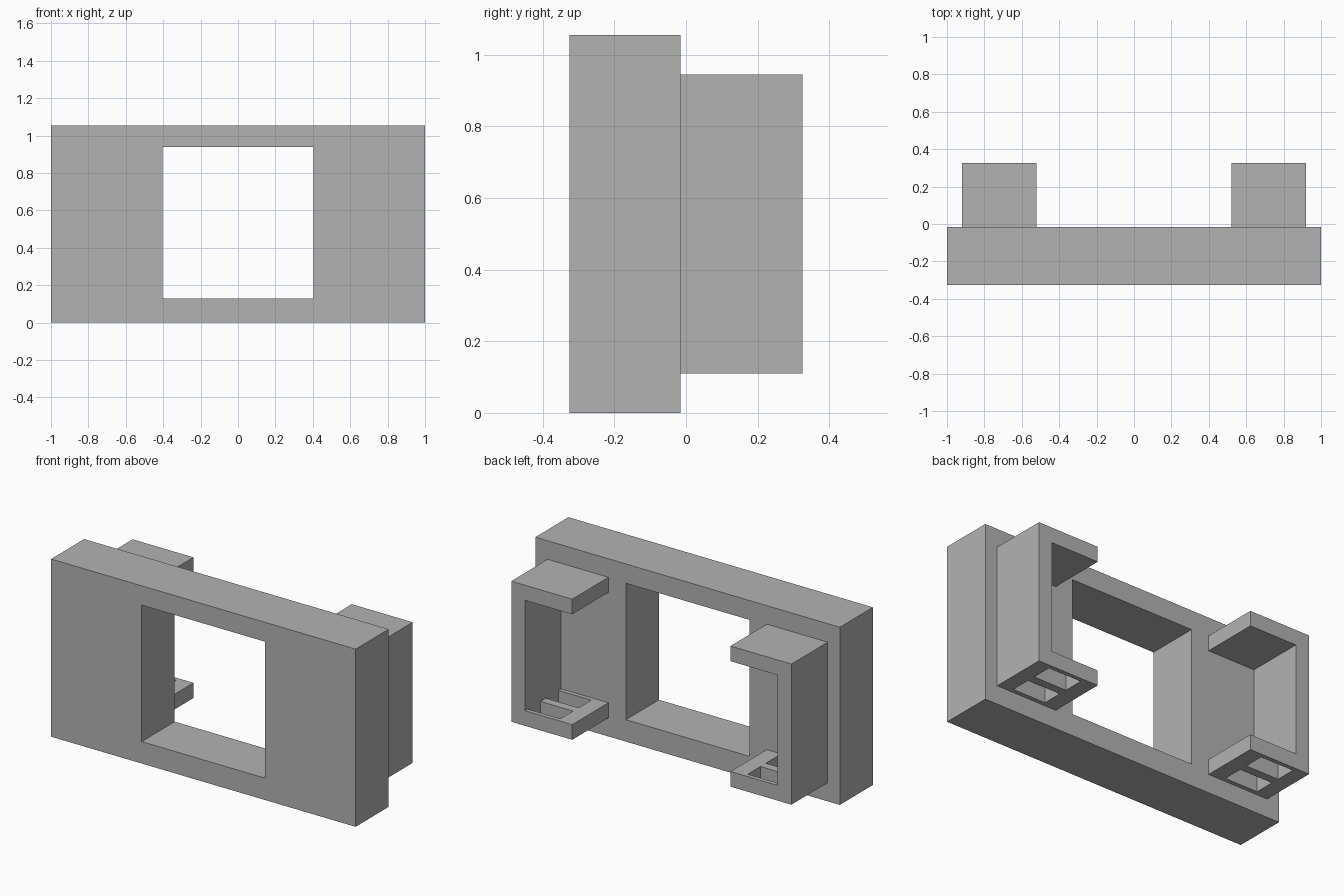
import bpy
import bmesh

default = bpy.data.objects.get("Cube")
if default:
    bpy.data.objects.remove(default, do_unlink=True)

grey = bpy.data.materials.new("plain_grey")
grey.use_nodes = True
colour = (0.45, 0.45, 0.45, 1)
grey.diffuse_color = colour
grey.node_tree.nodes["Principled BSDF"].inputs["Base Color"].default_value = colour


def extrude_profile(name, points, y0, y1):
    """Solid made from an x-z outline pushed from y0 to y1."""
    bm = bmesh.new()
    face = bm.faces.new([bm.verts.new((x, y0, z)) for x, z in points])
    ext = bmesh.ops.extrude_face_region(bm, geom=[face])["geom"]
    for v in ext:
        if isinstance(v, bmesh.types.BMVert):
            v.co.y = y1
    bmesh.ops.recalc_face_normals(bm, faces=bm.faces)
    mesh = bpy.data.meshes.new(name)
    bm.to_mesh(mesh)
    bm.free()
    mesh.materials.append(grey)
    obj = bpy.data.objects.new(name, mesh)
    bpy.context.collection.objects.link(obj)
    return obj


def rect(x0, x1, z0, z1):
    return [(x0, z0), (x1, z0), (x1, z1), (x0, z1)]


def cut(obj, cutter):
    """Subtract the cutter for good, then drop it."""
    cutter.hide_render = True
    mod = obj.modifiers.new("cut", 'BOOLEAN')
    mod.operation = 'DIFFERENCE'
    mod.solver = 'EXACT'
    mod.object = cutter
    bpy.context.view_layer.update()
    graph = bpy.context.evaluated_depsgraph_get()
    mesh = bpy.data.meshes.new_from_object(obj.evaluated_get(graph))
    obj.modifiers.clear()
    obj.data = mesh
    bpy.data.objects.remove(cutter, do_unlink=True)


# Front plate with a square window
front, back, rear = -0.325, -0.015, 0.325
plate = extrude_profile("front_plate", rect(-1, 1, 0, 1.055), front, back)
cut(plate, extrude_profile("window_cutter", rect(-0.405, 0.405, 0.13, 0.94),
                           front - 0.1, back + 0.1))

# C-shaped brackets behind the plate, open towards the middle
inner, outer, low, high, wall = 0.52, 0.92, 0.11, 0.945, 0.09
web = outer - wall
outline = [(inner, low), (outer, low), (outer, high), (inner, high),
           (inner, high - wall), (web, high - wall),
           (web, low + wall), (inner, low + wall)]
for side, name in ((1, "left_bracket"), (-1, "right_bracket")):
    bracket = extrude_profile(name, [(side * x, z) for x, z in outline], back, rear)
    # Two slots through the bottom flange
    for y in (0.01, 0.18):
        slot = rect(side * (inner + 0.095), side * web, low - 0.05, low + wall + 0.05)
        cut(bracket, extrude_profile("slot_cutter", slot, y, y + 0.12))
